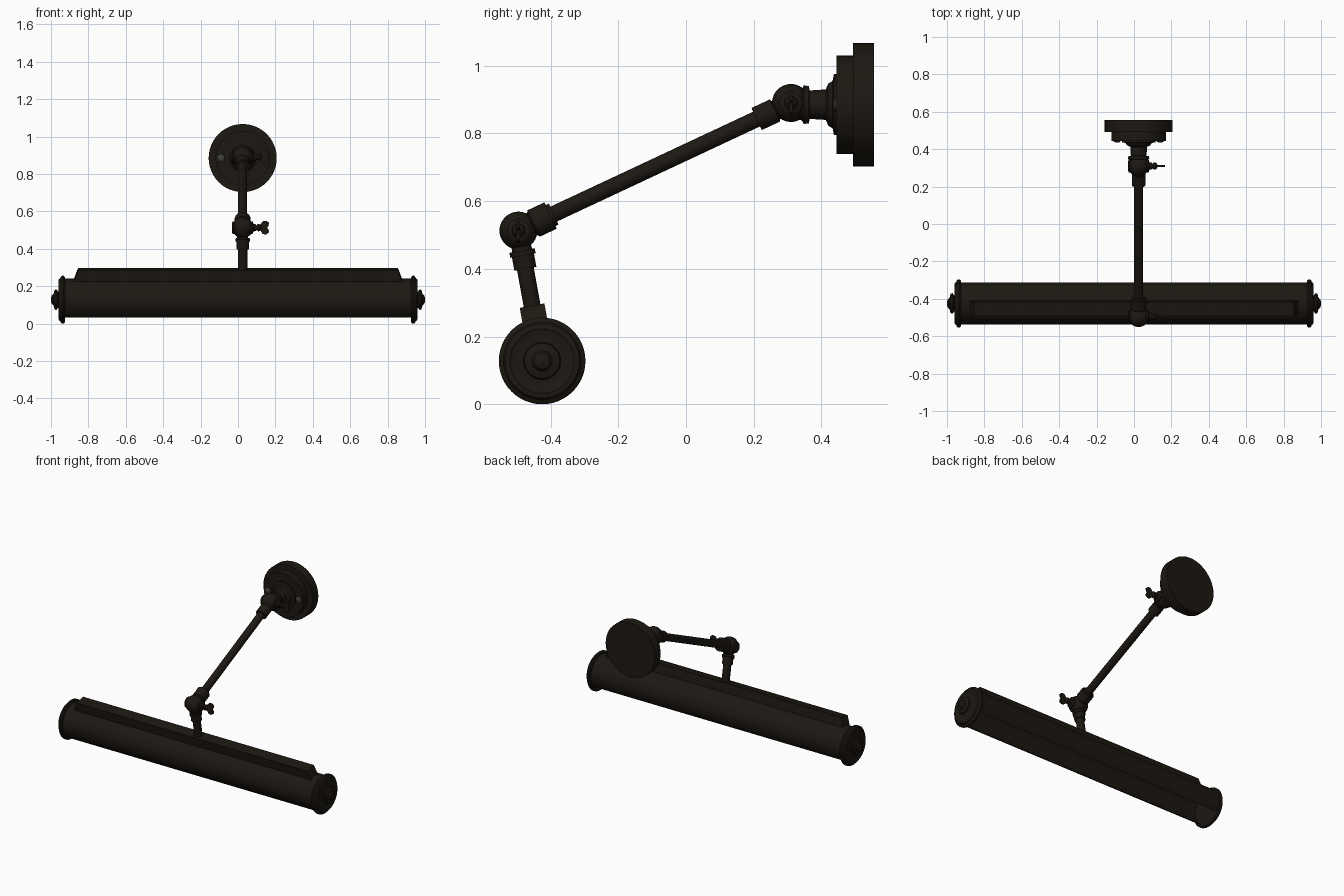
import bpy, bmesh, math
from mathutils import Vector

if "Cube" in bpy.data.objects:
    bpy.data.objects.remove(bpy.data.objects["Cube"])

def material(name, c):
    m = bpy.data.materials.new(name)
    m.diffuse_color = (*c, 1)
    m.use_nodes = True
    m.node_tree.nodes["Principled BSDF"].inputs["Base Color"].default_value = m.diffuse_color
    return m

BRONZE = material("dark_bronze", (0.012, 0.009, 0.006))
STEEL = material("screw_steel", (0.05, 0.05, 0.05))

def finish(name, bm, mat=BRONZE, smooth=True):
    bmesh.ops.recalc_face_normals(bm, faces=bm.faces)
    me = bpy.data.meshes.new(name)
    bm.to_mesh(me)
    bm.free()
    ob = bpy.data.objects.new(name, me)
    bpy.context.collection.objects.link(ob)
    me.materials.append(mat)
    if smooth:
        bpy.ops.object.select_all(action='DESELECT')
        ob.select_set(True)
        bpy.context.view_layer.objects.active = ob
        bpy.ops.object.shade_smooth_by_angle(angle=math.radians(35))
    return ob

def lathe(name, origin, axis, profile, n=40, mat=BRONZE):
    """Closed turned part: profile is (distance along axis, radius)."""
    bm = bmesh.new()
    q = Vector(axis).to_track_quat('Z', 'Y')
    rings = []
    for t, r in profile:
        rings.append([bm.verts.new(Vector(origin) + q @ Vector(
            (r * math.cos(2 * math.pi * i / n), r * math.sin(2 * math.pi * i / n), t)))
            for i in range(n)])
    for a, b in zip(rings, rings[1:]):
        for i in range(n):
            bm.faces.new((a[i], a[(i + 1) % n], b[(i + 1) % n], b[i]))
    bm.faces.new(rings[0])
    bm.faces.new(rings[-1])
    return finish(name, bm, mat)

def ball(name, loc, r):
    bm = bmesh.new()
    bmesh.ops.create_uvsphere(bm, u_segments=32, v_segments=20, radius=r)
    bmesh.ops.translate(bm, verts=bm.verts, vec=loc)
    return finish(name, bm)

def prism(name, outline, half, place):
    """Extrude a 2D outline by +-half; place maps (u, v, w) to space."""
    bm = bmesh.new()
    a, b = [[bm.verts.new(place(u, v, w)) for u, v in outline] for w in (-half, half)]
    bm.faces.new(a)
    bm.faces.new(b)
    for i in range(len(a)):
        j = (i + 1) % len(a)
        bm.faces.new((a[i], a[j], b[j], b[i]))
    return finish(name, bm)

X = 0.025                                   # arm plane
TOP = Vector((X, 0.31, 0.89))               # wall joint
ELBOW = Vector((X, -0.495, 0.513))          # middle joint
LAMP = Vector((0, -0.425, 0.128))           # shade axis

# wall plate with stepped neck
lathe("wall_plate", (X, 0.555, 0.885), (0, -1, 0),
      [(0, .182), (.062, .182), (.062, .145), (.11, .145), (.11, .09), (.118, .09),
       (.122, .07), (.135, .062), (.142, .045), (.19, .042), (.192, .055), (.207, .057),
       (.212, .047), (.24, .04)], 48)
for s in (-1, 1):
    lathe("plate_screw", (X + s * 0.115, 0.447, 0.885), (0, -1, 0),
          [(0, .02), (.005, .019), (.01, .012), (.012, .004)], 16, STEEL)

# joints: ball, side caps and wing screw
wing = [(.098, -.012), (.118, -.014), (.132, -.034), (.15, -.037), (.166, -.026), (.163, -.008),
        (.155, 0), (.163, .008), (.166, .026), (.15, .037), (.132, .034), (.118, .014), (.098, .012)]
for label, c in (("wall", TOP), ("elbow", ELBOW)):
    ball(label + "_joint_ball", c, 0.056)
    lathe(label + "_joint_boss", c, (1, 0, 0),
          [(-.058, .022), (-.053, .034), (.053, .034), (.058, .02), (.07, .018),
           (.072, .012), (.082, .012)], 24)
    prism(label + "_wing_screw", wing, 0.005,
          lambda u, v, w, c=c: Vector((u - 0.025 + c.x, c.y + w, c.z + v)))
    lathe(label + "_screw_stem", c, (1, 0, 0), [(.07, .011), (.083, .02), (.092, .018), (.1, .008)], 20)

# long arm with collars at both ends
d = ELBOW - TOP
L = d.length
lathe("long_arm", TOP, d,
      [(.03, .03), (.05, .03), (.052, .036), (.112, .036), (.112, .024), (L - .115, .024),
       (L - .115, .034), (L - .105, .034), (L - .105, .043), (L - .05, .043), (L - .045, .036), (L - .02, .036)])

# short drop arm
foot = Vector((X, LAMP.y, LAMP.z))
d2 = foot - ELBOW
M = d2.length
lathe("drop_arm", ELBOW, d2,
      [(.03, .028), (.06, .03), (.06, .038), (.075, .038), (.075, .033), (.115, .033),
       (.115, .025), (M - .11, .025)])

# frame of the tilted lamp head
up = -d2.normalized()
side = Vector((0, up.z, -up.y))

# shade: thin open trough, slot opposite the arm
R, r, h = 0.113, 0.108, math.radians(43)
N = 44
angs = [-math.pi / 2 + h + (2 * math.pi - 2 * h) * i / N for i in range(N + 1)]
bm = bmesh.new()
sect = [[bm.verts.new(LAMP + Vector((x, 0, 0)) + side * (q * math.cos(a)) + up * (q * math.sin(a)))
         for q in (R, r) for a in (angs if q == R else angs[::-1])] for x in (-.945, .945)]
K = len(sect[0])
for i in range(K):
    j = (i + 1) % K
    bm.faces.new((sect[0][i], sect[0][j], sect[1][j], sect[1][i]))
for s in sect:
    for i in range(N):
        bm.faces.new((s[i], s[i + 1], s[K - 2 - i], s[K - 1 - i]))
finish("shade", bm)

# rail along the top of the shade, with sloping ends
prism("top_rail", [(-.885, .09), (.885, .09), (.875, .112), (.855, .166), (-.855, .166), (-.875, .112)],
      0.037, lambda u, v, w: LAMP + Vector((u, 0, 0)) + up * v + side * w)

# end caps with rolled rim and finial
for s in (-1, 1):
    lathe("end_cap", LAMP, (s, 0, 0),
          [(.925, .114), (.926, .122), (.932, .128), (.942, .128), (.948, .122), (.95, .115),
           (.958, .11), (.96, .095), (.957, .09), (.958, .055), (.962, .04), (.966, .05),
           (.972, .055), (.98, .052), (.984, .042), (.986, .03), (.995, .024), (1.0, .01)], 48)
